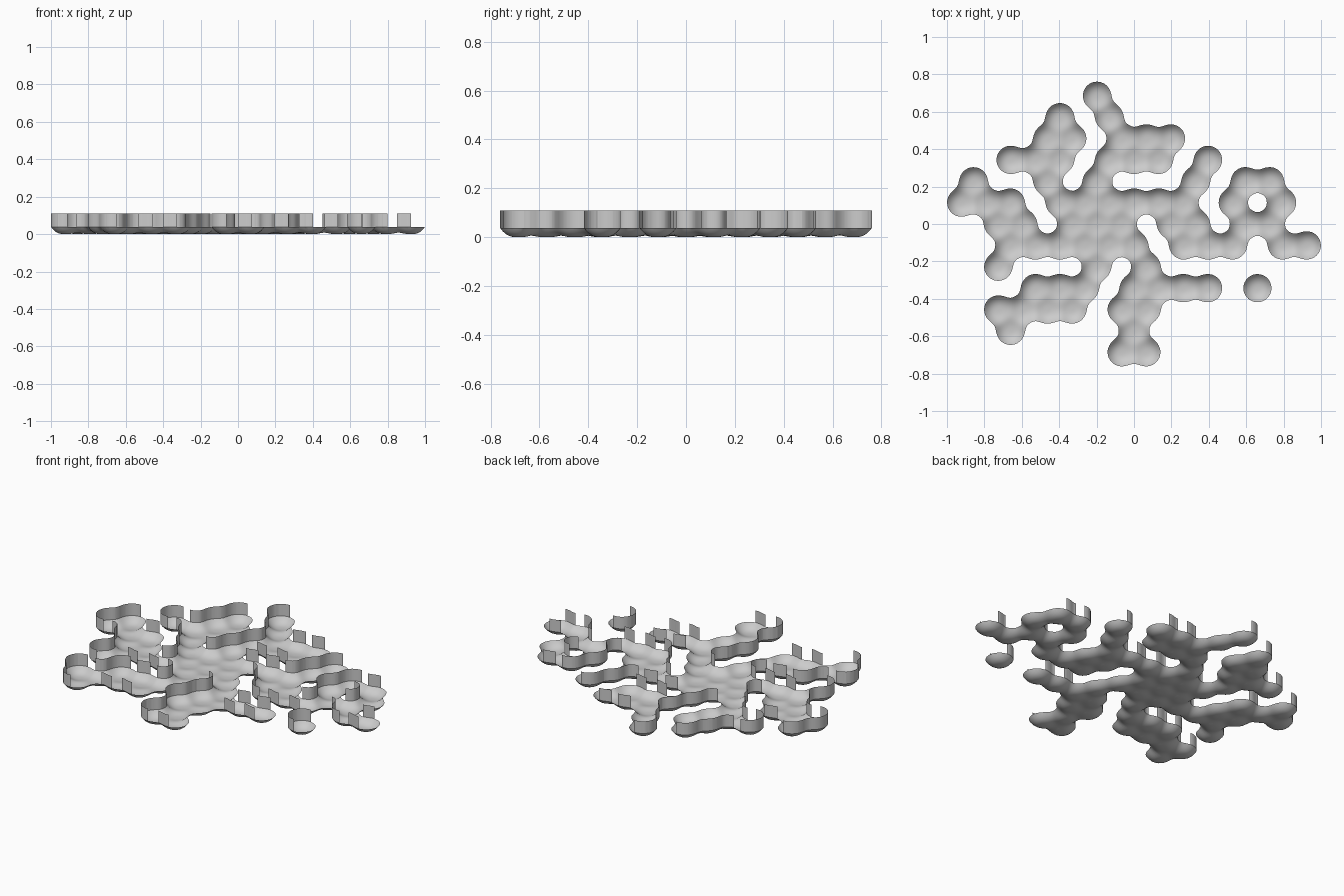
import bpy, bmesh, math

if "Cube" in bpy.data.objects:
    bpy.data.objects.remove(bpy.data.objects["Cube"])

# Hexagonal cell layout: row -> columns in half-spacing units
ROWS = {
    6: [-3], 5: [-6, -2], 4: [-7, -5, -1, 1, 3],
    3: [-10, -8, -6, -2, 0, 2, 6], 2: [-13, -7, -3, 5, 9, 11],
    1: [-14, -12, -10, -6, -4, -2, 0, 2, 4, 8, 12],
    0: [-11, -9, -5, -3, -1, 3, 5, 9, 11],
    -1: [-10, -8, -6, -4, -2, 0, 4, 6, 8, 12, 14],
    -2: [-11, -3, 1], -3: [-8, -6, -4, 0, 2, 4, 6, 10],
    -4: [-11, -9, -7, -5, -1, 1], -5: [-10, 0], -6: [-1, 1],
}
HALF, ROW_H, SIGMA = 0.066, 0.1143, 0.0603
LEVEL = 1.56            # field depth at the outline
RIM_Z, TOP_Z = 0.038, 0.11
STEP = 0.0125
CELLS = [(u * HALF, r * ROW_H) for r, us in ROWS.items() for u in us]


def depth(x, y):
    """0 at a cell centre, LEVEL on the outline, larger outside."""
    total = 1e-9
    for cx, cy in CELLS:
        d = (x - cx) ** 2 + (y - cy) ** 2
        if d < 0.06:
            total += math.exp(-d / SIGMA ** 2)
    return -math.log(total)


def floor_z(f):
    return RIM_Z * max(0.0, min(1.0, f / LEVEL)) ** 1.4


def make_object(name, bm, mat):
    mesh = bpy.data.meshes.new(name)
    bm.to_mesh(mesh)
    bm.free()
    obj = bpy.data.objects.new(name, mesh)
    bpy.context.collection.objects.link(obj)
    mesh.materials.append(mat)
    bpy.ops.object.select_all(action='DESELECT')
    obj.select_set(True)
    bpy.context.view_layer.objects.active = obj
    bpy.ops.object.shade_smooth_by_angle(angle=math.radians(40))
    return obj


grey = bpy.data.materials.new("light_grey")
grey.diffuse_color = (0.6, 0.6, 0.6, 1)
grey.use_nodes = True
grey.node_tree.nodes["Principled BSDF"].inputs["Base Color"].default_value = grey.diffuse_color

# Sample the blob field on a grid
NX, NY = int(1.04 / STEP), int(0.82 / STEP)
field = {(i, j): depth(i * STEP, j * STEP) - LEVEL
         for i in range(-NX, NX + 1) for j in range(-NY, NY + 1)}

# Dished floor: clip each grid triangle to the inside of the outline
bm = bmesh.new()
verts = {}


def grid_vert(p):
    if p not in verts:
        verts[p] = bm.verts.new((p[0] * STEP, p[1] * STEP,
                                 floor_z(field[p] + LEVEL)))
    return verts[p]


def cut_vert(p, q):
    key = (min(p, q), max(p, q))
    if key not in verts:
        a, b = key
        t = field[a] / (field[a] - field[b])
        t = max(0.03, min(0.97, t))
        verts[key] = bm.verts.new(((a[0] + (b[0] - a[0]) * t) * STEP,
                                   (a[1] + (b[1] - a[1]) * t) * STEP, RIM_Z))
    return verts[key]


for i in range(-NX, NX):
    for j in range(-NY, NY):
        a, b, c, d = (i, j), (i + 1, j), (i + 1, j + 1), (i, j + 1)
        for tri in ((a, b, c), (a, c, d)):
            poly = []
            for k in range(3):
                p, q = tri[k], tri[(k + 1) % 3]
                if field[p] < 0:
                    poly.append(grid_vert(p))
                if (field[p] < 0) != (field[q] < 0):
                    poly.append(cut_vert(p, q))
            if len(poly) >= 3:
                bm.faces.new(poly)

# Upright wall: raised from the outline wherever it faces the -x side
wall = bmesh.new()
rim = {}


def rim_pair(v):
    if v not in rim:
        rim[v] = (wall.verts.new(v.co),
                  wall.verts.new((v.co.x, v.co.y, TOP_Z)))
    return rim[v]


for e in bm.edges:
    if not e.is_boundary:
        continue
    m = (e.verts[0].co + e.verts[1].co) / 2
    gx = depth(m.x + 0.002, m.y) - depth(m.x - 0.002, m.y)
    gy = depth(m.x, m.y + 0.002) - depth(m.x, m.y - 0.002)
    if gx / (math.hypot(gx, gy) + 1e-9) < 0.08:
        (a0, a1), (b0, b1) = rim_pair(e.verts[0]), rim_pair(e.verts[1])
        f = wall.faces.new((a0, b0, b1, a1))
        f.normal_update()
        if f.normal.x * gx + f.normal.y * gy < 0:
            f.normal_flip()

make_object("dished_floor", bm, grey)
make_object("rim_wall", wall, grey)
